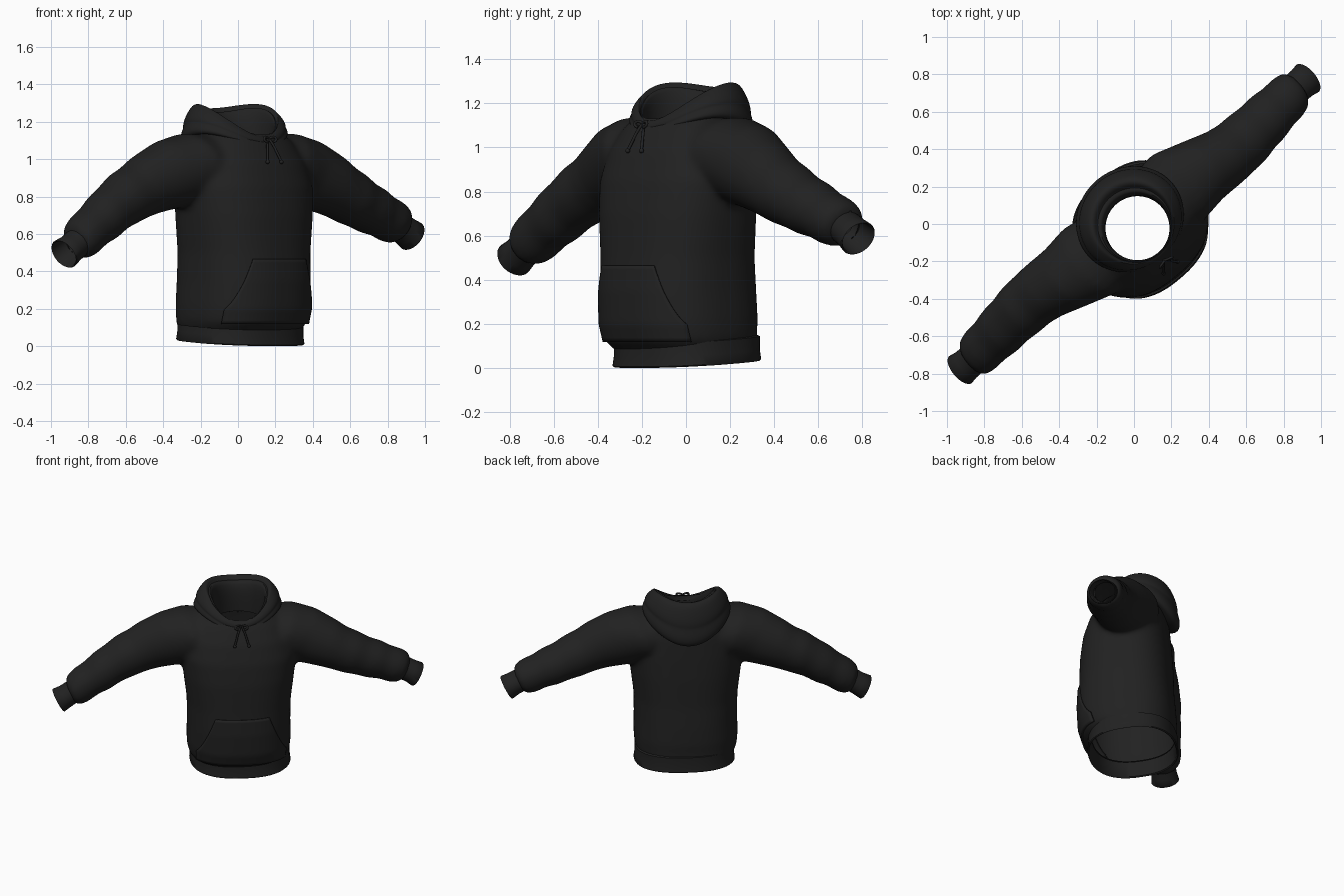
import bpy, bmesh, math
from mathutils import Matrix, Vector

if "Cube" in bpy.data.objects:
    bpy.data.objects.remove(bpy.data.objects["Cube"])

TURN = Matrix.Rotation(math.radians(40), 4, 'Z')   # garment is turned on its stand
P = 2.4                                            # squareness of the torso section

black = bpy.data.materials.new("black_fabric")
black.diffuse_color = (0.0155, 0.0155, 0.0155, 1)
black.use_nodes = True
black.node_tree.nodes["Principled BSDF"].inputs["Base Color"].default_value = black.diffuse_color


def lerp(a, b, t):
    return a + (b - a) * t


def spow(c, e):
    return math.copysign(abs(c) ** e, c)


def ring(c, a1, a2, n=48, p=2.0):
    c, a1, a2 = Vector(c), Vector(a1), Vector(a2)
    return [c + a1 * spow(math.cos(2 * math.pi * i / n), 2 / p)
            + a2 * spow(math.sin(2 * math.pi * i / n), 2 / p) for i in range(n)]


def tilt(row):
    # lower edge rises towards the back
    for p in row:
        p.z += .04 * max(0, (p.y + .304) / .608) * max(0, min(1, (.35 - p.z) / .2))
    return row


def loft(bm, rows, closed=True, caps=False):
    vs = [[bm.verts.new(p) for p in r] for r in rows]
    n = len(vs[0])
    for a, b in zip(vs, vs[1:]):
        for i in range(n if closed else n - 1):
            j = (i + 1) % n
            bm.faces.new((a[i], a[j], b[j], b[i]))
    if caps:
        bm.faces.new(vs[0])
        bm.faces.new(vs[-1])


def finish(name, bm, angle=50):
    bmesh.ops.recalc_face_normals(bm, faces=bm.faces)
    bm.transform(TURN)
    me = bpy.data.meshes.new(name)
    bm.to_mesh(me)
    bm.free()
    me.materials.append(black)
    ob = bpy.data.objects.new(name, me)
    bpy.context.collection.objects.link(ob)
    bpy.ops.object.select_all(action='DESELECT')
    bpy.context.view_layer.objects.active = ob
    ob.select_set(True)
    bpy.ops.object.shade_smooth_by_angle(angle=math.radians(angle))
    return ob


# torso profile: height, half width, half depth, depth centre
TORSO = [(.05, .31, .27, 0), (.085, .332, .292, -.005), (.12, .345, .312, -.03), (.2, .35, .326, -.04),
         (.35, .347, .326, -.047), (.5, .35, .315, -.05), (.7, .375, .308, -.05),
         (.85, .39, .292, -.045), (.98, .365, .265, -.03), (1.08, .31, .23, -.01),
         (1.15, .23, .19, 0), (1.175, .15, .15, 0)]

# sleeve: out, height, bend, half depth, half thickness
SLEEVE = [(.1, 1.0, 0, .18, .14), (.3, .965, 0, .225, .19), (.45, .922, .012, .19, .193),
          (.6, .865, .036, .166, .168), (.68, .825, .04, .156, .152), (.76, .79, .037, .155, .148),
          (.84, .75, .03, .142, .134), (.92, .71, .022, .142, .133), (.99, .675, .016, .128, .118),
          (1.06, .638, .01, .128, .12), (1.11, .613, .004, .118, .108), (1.135, .598, 0, .088, .08)]


def wrist_drop(s, u):
    return (.04 if s > 0 else -.055) * max(0, min(1, (u - .8) / .35))   # one wrist hangs lower


def sleeve_ring(s, u, z, bend, rv, rp, ang=.43):
    return ring((s * u, -s * bend, z + wrist_drop(s, u)), (0, rv, 0),
                (s * math.sin(ang) * rp, 0, math.cos(ang) * rp), 32)


# body and sleeves, blended into one skin
bm = bmesh.new()
loft(bm, [tilt(ring((0, v, z), (a, 0, 0), (0, b, 0), 64, P)) for z, a, b, v in TORSO], caps=True)
for s in (1, -1):
    loft(bm, [sleeve_ring(s, *r) for r in SLEEVE], caps=True)
bmesh.ops.recalc_face_normals(bm, faces=bm.faces)
me = bpy.data.meshes.new("blend")
bm.to_mesh(me)
bm.free()
tmp = bpy.data.objects.new("blend", me)
bpy.context.collection.objects.link(tmp)
rm = tmp.modifiers.new("skin", 'REMESH')
rm.mode, rm.voxel_size = 'VOXEL', .015
sm = tmp.modifiers.new("soften", 'SMOOTH')
sm.factor, sm.iterations = .5, 16
dg = bpy.context.evaluated_depsgraph_get()
skin = bpy.data.meshes.new_from_object(tmp.evaluated_get(dg))
bpy.data.objects.remove(tmp)
bm = bmesh.new()
bm.from_mesh(skin)
bmesh.ops.bisect_plane(bm, geom=bm.verts[:] + bm.edges[:] + bm.faces[:], clear_inner=True,
                       plane_co=(0, 0, .105), plane_no=(0, -.066, 1))


def is_opening(f):
    c = f.calc_center_median()
    neck = c.z > 1.0 and math.hypot(c.x, c.y + .02) < .185
    mid = .598 + wrist_drop(c.x, 1.135)
    return neck or (abs(c.x) > 1.08 and math.hypot(c.y, c.z - mid) < .07)


bmesh.ops.delete(bm, geom=[f for f in bm.faces if is_opening(f)], context='FACES')
finish("body_and_sleeves", bm, 80)

# hem band
bm = bmesh.new()
loft(bm, [tilt(ring((.012, -.005, z), (a, 0, 0), (0, b, 0), 64, P)) for z, a, b in
          [(.12, .315, .275), (.11, .334, .296), (.05, .334, .296), (.006, .34, .302),
           (0, .335, .296), (.006, .325, .288), (.11, .31, .275)]])
finish("hem_band", bm)

# cuffs
for s, side in ((1, "left"), (-1, "right")):
    bm = bmesh.new()
    loft(bm, [sleeve_ring(s, u, z, 0, r, r * .9, .5) for u, z, r in
              [(1.09, .618, .085), (1.13, .598, .086), (1.17, .574, .087), (1.212, .549, .094),
               (1.216, .547, .09), (1.21, .55, .083), (1.09, .618, .075)]])
    finish(side + "_cuff", bm)


# front pocket, following the torso surface
def torso_front(u, z):
    for r0, r1 in zip(TORSO, TORSO[1:]):
        if r0[0] <= z <= r1[0]:
            t = (z - r0[0]) / (r1[0] - r0[0])
            a, b, v = (lerp(r0[k], r1[k], t) for k in (1, 2, 3))
            return v - b * max(0, 1 - abs(u / a) ** P) ** (1 / P)


bm = bmesh.new()
rows = []
for j in range(19):
    z = lerp(.12, .465, j / 18)
    t = max(0, (z - .2) / .265)
    w = .298 - .118 * t ** .8
    rows.append([Vector((w * k / 16 * 1.01, torso_front(w * k / 16, z) - .003, z))
                 for k in range(-16, 17)])
loft(bm, rows, closed=False)
pocket = finish("front_pocket", bm, 40)
so = pocket.modifiers.new("cloth", 'SOLIDIFY')
so.thickness, so.offset = .012, 0

# hood lying folded around the neck and down the back
bm = bmesh.new()
rows = []
N = 72
for i in range(N + 1):
    t = 2 * math.pi * i / N
    b, s = (1 + math.cos(t)) / 2, math.sin(t) ** 2
    f = (1 - b) ** 6
    zc = lerp(1.15, 1.275, b) + .072 * s - .025 * f      # crest
    zb = lerp(1.06, .97, b) + .11 * s                    # lower edge
    rb = lerp(.25, .292, b) + .025 * s                   # reach
    prof = [(.172, 1.04), (.17, lerp(1.04, zc, .55)), (.178, zc - .035), (.19, zc - .02),
            (.2, zc - .03), (.206, zc - .012), (.218, zc), (.235, zc - .008),
            (lerp(.235, rb, .4), lerp(zc, zb, .2)), (lerp(.235, rb, .7), lerp(zc, zb, .38)),
            (lerp(.235, rb, .78), lerp(zc, zb, .5)), (lerp(.235, rb, .74), lerp(zc, zb, .55)),
            (rb - .006, lerp(zc, zb, .66)), (rb + .004, lerp(zc, zb, .82)),
            (rb - .004, lerp(zc, zb, .95)), (rb - .025, zb), (rb - .08, zb + .03)]
    rows.append([Vector((math.sin(t) * r, math.cos(t) * r + lerp(-.03, .015, min(1, (r - .17) / .06)), z))
                 for r, z in prof])
loft(bm, rows, closed=False)
bmesh.ops.remove_doubles(bm, verts=bm.verts, dist=.0001)
hood = finish("hood", bm, 80)
hood.modifiers.new("round", 'SUBSURF').levels = 1

# drawstrings with a small loop and knotted end
for s, side in ((1, "left"), (-1, "right")):
    cu = bpy.data.curves.new(side + "_drawstring", 'CURVE')
    cu.dimensions, cu.bevel_depth, cu.bevel_resolution, cu.use_fill_caps = '3D', .007, 2, True
    cu.resolution_u = 4
    for pts in ([(0, -.25, 1.115), (.02, -.268, 1.08), (.034, -.288, 1.03), (.05, -.306, .98)],
                [(0, -.255, 1.11), (.03, -.262, 1.125), (.05, -.27, 1.1), (.02, -.268, 1.09)]):
        sp = cu.splines.new('NURBS')
        sp.points.add(len(pts) - 1)
        sp.use_endpoint_u, sp.order_u = True, 3
        for p, (x, y, z) in zip(sp.points, pts):
            p.co = (*(TURN @ Vector((x * s, y, z))), 1)
    cu.materials.append(black)
    bpy.context.collection.objects.link(bpy.data.objects.new(side + "_drawstring", cu))
    bm = bmesh.new()
    bmesh.ops.create_uvsphere(bm, u_segments=12, v_segments=8, radius=.011,
                              matrix=Matrix.Translation((.048 * s, -.304, .985)))
    finish(side + "_string_knot", bm)
